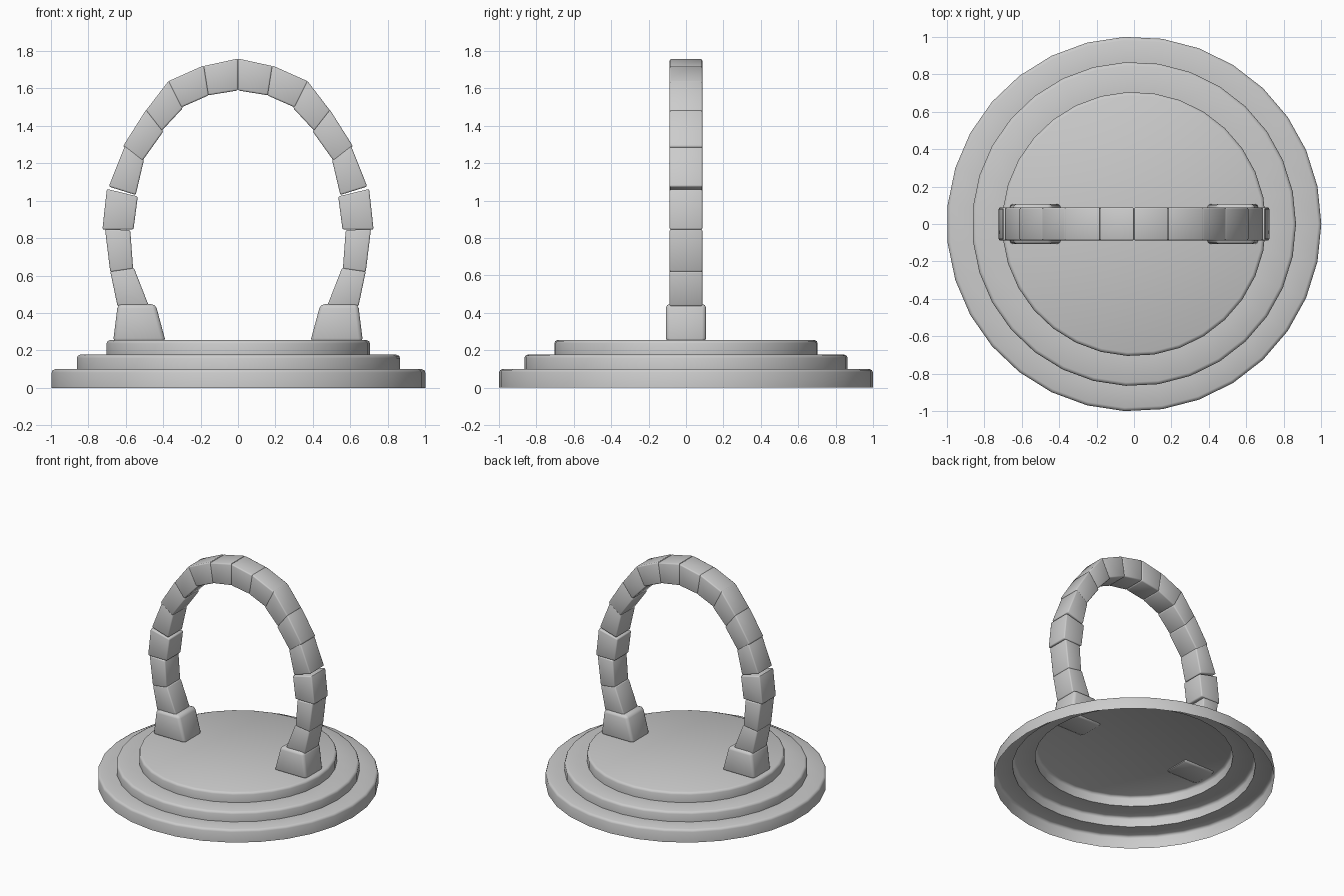
import bpy, bmesh
from math import cos, sin, pi, radians

if "Cube" in bpy.data.objects:
    bpy.data.objects.remove(bpy.data.objects["Cube"])

SIDES = 31


def finish(name, bm, angle):
    bmesh.ops.recalc_face_normals(bm, faces=bm.faces)
    mesh = bpy.data.meshes.new(name)
    bm.to_mesh(mesh)
    bm.free()
    obj = bpy.data.objects.new(name, mesh)
    bpy.context.collection.objects.link(obj)
    bpy.ops.object.select_all(action='DESELECT')
    obj.select_set(True)
    bpy.context.view_layer.objects.active = obj
    bpy.ops.object.shade_smooth_by_angle(angle=radians(angle))
    return obj


def block(name, quad, half_depth, bevel, segments):
    """Wedge stone from an (x, z) outline, bevelled and mirrored to the other side."""
    bm = bmesh.new()
    front = [bm.verts.new((x, -half_depth, z)) for x, z in quad]
    back = [bm.verts.new((x, half_depth, z)) for x, z in quad]
    bm.faces.new(front)
    bm.faces.new(back[::-1])
    n = len(quad)
    for i in range(n):
        j = (i + 1) % n
        bm.faces.new((front[i], back[i], back[j], front[j]))
    bmesh.ops.bevel(bm, geom=bm.edges[:], offset=bevel, segments=segments,
                    profile=0.5, affect='EDGES')
    obj = finish(name, bm, 50)
    mirror = obj.modifiers.new("Mirror", 'MIRROR')
    mirror.use_mirror_merge = False
    return obj


# stepped round base: an open-bottomed shell of three bevelled tiers
profile = [(1.0, 0.0)]
for radius, top, inner in [(1.0, 0.10, 0.865), (0.865, 0.177, 0.705), (0.705, 0.255, 0)]:
    profile += [(radius, top - 0.018), (radius - 0.005, top - 0.006), (radius - 0.018, top)]
    if inner:
        profile.append((inner, top))
bm = bmesh.new()
rings = [[bm.verts.new((r * cos(2 * pi * i / SIDES), r * sin(2 * pi * i / SIDES), z))
          for i in range(SIDES)] for r, z in profile]
for low, high in zip(rings, rings[1:]):
    for i in range(SIDES):
        j = (i + 1) % SIDES
        bm.faces.new((low[i], low[j], high[j], high[i]))
top_face = bm.faces.new(rings[-1])
top_face.normal_update()
finish("stepped_base", bm, 50)

# arch feet
block("arch_foot", [(0.385, 0.243), (0.667, 0.243), (0.642, 0.447), (0.44, 0.447)],
      0.108, 0.022, 2)

# arch stones, foot to crown: lower inner, lower outer, upper outer, upper inner
stones = [
    [(0.475, 0.435), (0.643, 0.435), (0.682, 0.622), (0.556, 0.642)],
    [(0.560, 0.635), (0.682, 0.618), (0.710, 0.848), (0.575, 0.842)],
    [(0.558, 0.845), (0.724, 0.845), (0.700, 1.062), (0.535, 1.022)],
    [(0.546, 1.030), (0.690, 1.075), (0.602, 1.296), (0.502, 1.218)],
    [(0.512, 1.210), (0.614, 1.290), (0.490, 1.486), (0.398, 1.370)],
    [(0.408, 1.372), (0.492, 1.480), (0.368, 1.642), (0.294, 1.494)],
    [(0.304, 1.497), (0.374, 1.636), (0.182, 1.722), (0.156, 1.562)],
    [(0.160, 1.562), (0.184, 1.718), (0.000, 1.758), (0.000, 1.588)],
]
for k, quad in enumerate(stones):
    block(f"arch_stone_{k + 1}", quad, 0.088, 0.009, 2)
